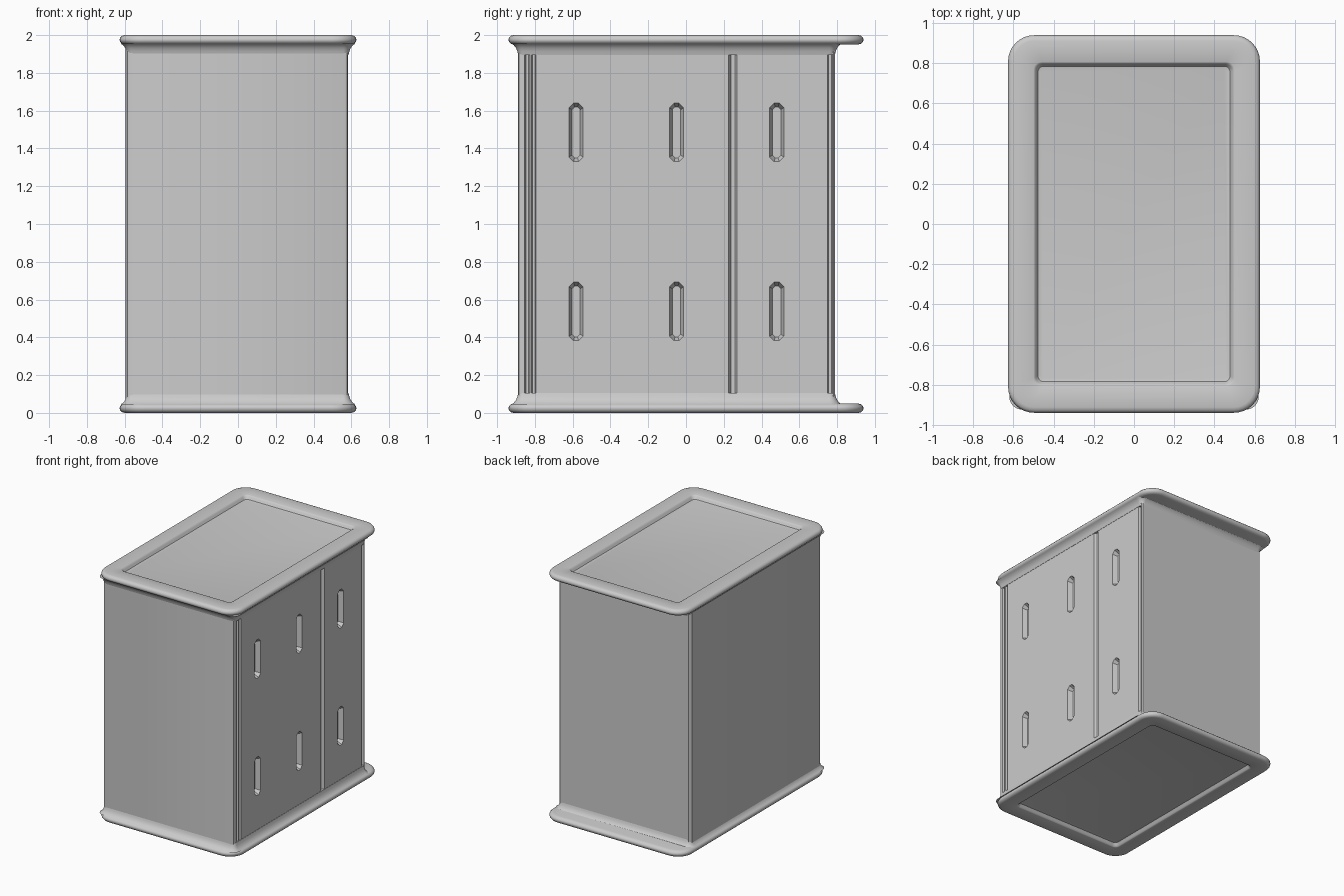
import bpy, bmesh, math
from mathutils import Vector

cube = bpy.data.objects.get("Cube")
if cube:
    bpy.data.objects.remove(cube, do_unlink=True)

grey = bpy.data.materials.new("light grey")
grey.use_nodes = True
colour = (0.6, 0.6, 0.6, 1)
grey.diffuse_color = colour
grey.node_tree.nodes["Principled BSDF"].inputs["Base Color"].default_value = colour


def rounded_rect(hx, hy, r, z, cy=0.0, steps=8):
    """Closed ring of points around a rectangle with round corners."""
    ring = []
    for i, (sx, sy) in enumerate([(1, 1), (-1, 1), (-1, -1), (1, -1)]):
        for k in range(steps + 1):
            a = math.pi / 2 * (i + k / steps)
            ring.append(Vector((sx * (hx - r) + r * math.cos(a),
                                cy + sy * (hy - r) + r * math.sin(a), z)))
    return ring


def loft(name, rings, smooth=True):
    """Skin a stack of rings and cap both ends."""
    bm = bmesh.new()
    loops = [[bm.verts.new(p) for p in ring] for ring in rings]
    n = len(loops[0])
    for a, b in zip(loops, loops[1:]):
        for i in range(n):
            j = (i + 1) % n
            bm.faces.new((a[i], a[j], b[j], b[i]))
    bm.faces.new(loops[0][::-1])
    bm.faces.new(loops[-1])
    bmesh.ops.recalc_face_normals(bm, faces=bm.faces)
    mesh = bpy.data.meshes.new(name)
    bm.to_mesh(mesh)
    bm.free()
    mesh.materials.append(grey)
    obj = bpy.data.objects.new(name, mesh)
    bpy.context.collection.objects.link(obj)
    if smooth:
        shade(obj)
    return obj


def shade(obj):
    bpy.ops.object.select_all(action='DESELECT')
    obj.select_set(True)
    bpy.context.view_layer.objects.active = obj
    bpy.ops.object.shade_smooth_by_angle(angle=math.radians(35))


# Cabinet body: plan outline with vertical seams on the +x side
FRONT, BACK, LEFT, SIDE = -0.89, 0.79, -0.595, 0.583
plan = [(LEFT + 0.02, BACK), (LEFT, BACK - 0.02), (LEFT, FRONT + 0.03),
        (LEFT + 0.01, FRONT + 0.01), (LEFT + 0.03, FRONT),
        (SIDE - 0.02, FRONT), (SIDE - 0.006, FRONT + 0.006), (SIDE, FRONT + 0.02)]
for seam, half in [(-0.84, 0.014), (-0.806, 0.012), (0.248, 0.022), (0.762, 0.014)]:
    plan += [(SIDE, seam - half), (SIDE - 0.02, seam - half * 0.5),
             (SIDE - 0.02, seam + half * 0.5), (SIDE, seam + half)]
plan += [(SIDE, BACK - 0.008), (SIDE - 0.008, BACK)]
body = loft("cabinet_body", [[Vector((x, y, z)) for x, y in plan] for z in (0.04, 1.96)], False)

# Recessed slots in the +x side: tapered cutters joined into one helper
slots = []
for y in (-0.582, -0.05, 0.48):
    for z in (0.537, 1.485):
        rings = []
        for x, hy, hz in [(SIDE + 0.02, 0.042, 0.16), (SIDE, 0.038, 0.155), (SIDE - 0.04, 0.022, 0.135)]:
            c = hy * 0.65
            rings.append([Vector((x, y + a, z + b)) for a, b in
                          [(hy, hz - c), (hy - c, hz), (c - hy, hz), (-hy, hz - c),
                           (-hy, c - hz), (c - hy, -hz), (hy - c, -hz), (hy, c - hz)]])
        slots.append(loft("slot_cutter", rings, False))
for cutter in slots:
    cut = body.modifiers.new("slot", 'BOOLEAN')
    cut.object = cutter
    cut.solver = 'EXACT'
bpy.context.view_layer.objects.active = body
for name in [m.name for m in body.modifiers]:
    bpy.ops.object.modifier_apply(modifier=name)
for cutter in slots:
    bpy.data.objects.remove(cutter, do_unlink=True)
shade(body)

# Top and bottom plates: round rim, sunken panel on the outer face
HX, HY, R = 0.627, 0.94, 0.13
for name, base, d in [("top_plate", 2.0, -1), ("bottom_plate", 0.0, 1)]:
    rim = [(0.03, 0.05), (0.012, 0.045), (0.002, 0.034), (0, 0.025),
           (0.003, 0.014), (0.012, 0.004), (0.028, 0)]
    rings = [rounded_rect(HX - i, HY - i, R - i, base + d * h) for i, h in rim]
    for i, h in [(0, 0), (0.006, 0.003), (0.012, 0.012), (0.022, 0.027), (0.035, 0.03)]:
        rings.append(rounded_rect(0.5 - i, 0.807 - i, 0.04 - i * 0.5, base + d * h))
    loft(name, rings)

    # Cove where the plate meets the body
    cove = [(0.034, 0.045), (0.022, 0.053), (0.01, 0.068), (0.003, 0.085), (-0.002, 0.105)]
    loft(name.replace("plate", "cove"),
         [rounded_rect(0.587 + i, 0.84 + i, 0.03 + max(i, 0), base + d * h, -0.05)
          for i, h in cove])
